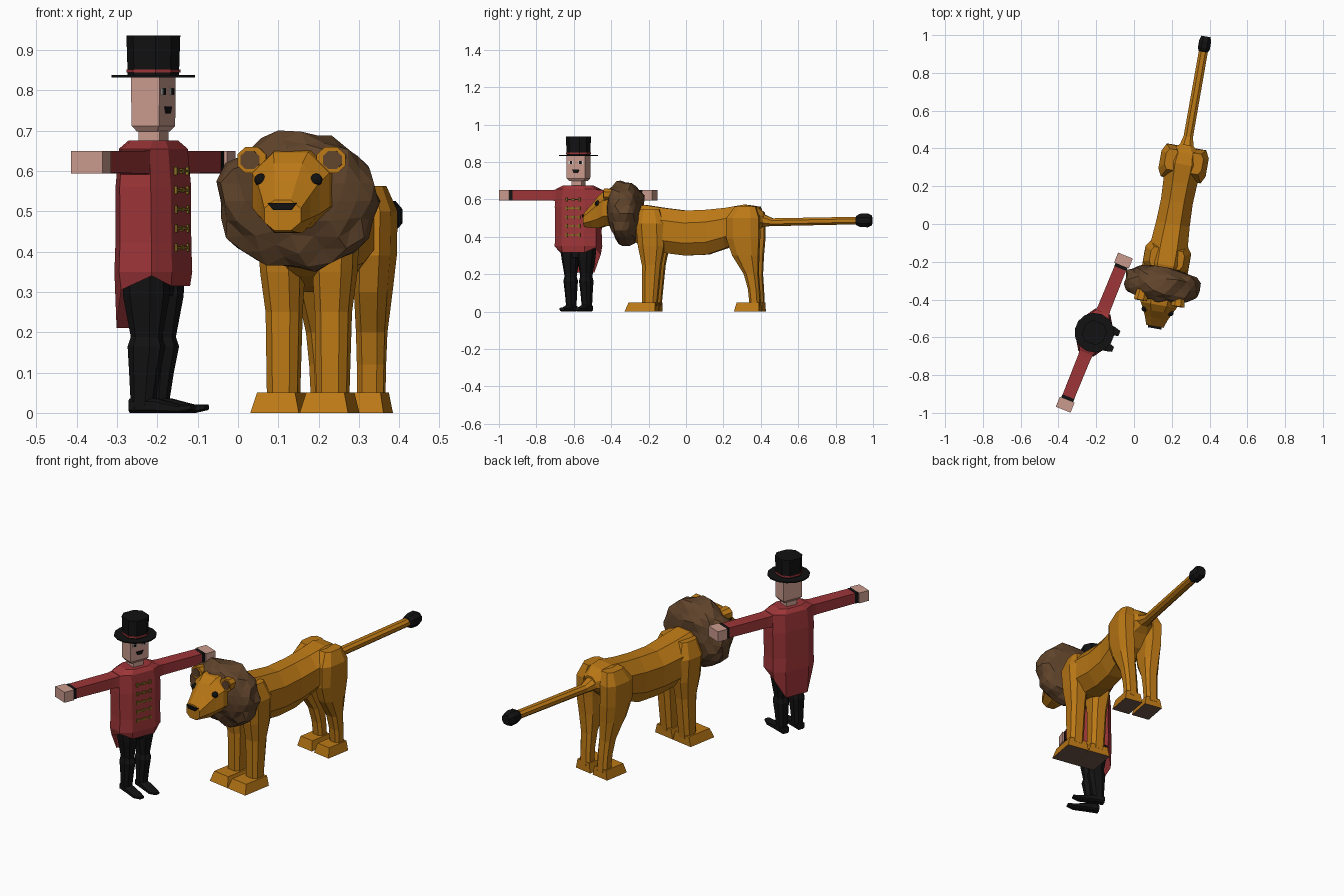
import bpy, bmesh, math, random
from mathutils import Matrix, Vector

random.seed(4)


def material(name, r, g, b):
    m = bpy.data.materials.new(name)
    m.diffuse_color = (r, g, b, 1)
    return m


FUR = material("tawny fur", 0.50, 0.19, 0.008)
MANE = material("brown mane", 0.115, 0.057, 0.024)
SOLE = material("paw sole", 0.16, 0.10, 0.07)
BLACK = material("black", 0.006, 0.006, 0.006)
RED = material("coat red", 0.34, 0.036, 0.040)
SKIN = material("skin", 0.60, 0.33, 0.27)
GOLD = material("dull gold", 0.25, 0.16, 0.015)
WHITE = material("eye white", 0.75, 0.72, 0.70)

# Placement of the two figures; each is modelled facing -y at the origin
MAN = Matrix.Translation((-0.21, -0.575, 0)) @ Matrix.Rotation(math.radians(68), 4, 'Z')
LION = Matrix.Translation((0.206, 0, 0)) @ Matrix.Rotation(math.radians(-10), 4, 'Z')
frame = MAN


def finish(name, bm, *mats):
    bmesh.ops.recalc_face_normals(bm, faces=bm.faces)
    bm.transform(frame)
    me = bpy.data.meshes.new(name)
    bm.to_mesh(me)
    bm.free()
    for m in mats:
        me.materials.append(m)
    ob = bpy.data.objects.new(name, me)
    bpy.context.collection.objects.link(ob)
    return ob


def outline(k):
    """Unit section: box (k=1), chamfered box (k<1) or 14-gon (k=0)."""
    if k == 0:
        return [(math.cos(i * math.tau / 14), math.sin(i * math.tau / 14)) for i in range(14)]
    if k == 1:
        return [(1, -1), (1, 1), (-1, 1), (-1, -1)]
    return [(1, -k), (1, k), (k, 1), (-k, 1), (-1, k), (-1, -k), (-k, -1), (k, -1)]


def loft(name, stations, mat, axis='z', k=0.45, mirror=False, sole=None, hem=None):
    """Skin sections (cx, cy, cz, half_a, half_b) set across the given axis."""
    bm = bmesh.new()
    for s in ((1, -1) if mirror else (1,)):
        rings = []
        for cx, cy, cz, a, b in stations:
            ring = []
            for u, v in outline(k):
                d = {'z': (u * a, v * b, 0), 'y': (u * a, 0, v * b), 'x': (0, u * a, v * b)}[axis]
                p = Vector((cx, cy, cz)) + Vector(d)
                ring.append(bm.verts.new((p.x * s, p.y, p.z)))
            rings.append(ring)
        for r, q in zip(rings, rings[1:]):
            for i in range(len(r)):
                j = (i + 1) % len(r)
                bm.faces.new((r[i], r[j], q[j], q[i]))
        bm.faces.new(rings[0])
        if hem:  # last ring stays open, its height follows the rule
            for v in rings[-1]:
                v.co.z = hem(v.co)
        else:
            bm.faces.new(rings[-1])
    if sole:
        for f in bm.faces:
            if all(v.co.z < 0.001 for v in f.verts):
                f.material_index = 1
    return finish(name, bm, mat, *([sole] if sole else []))


def box(name, c, h, mat, mirror=False):
    x, y, z = c
    return loft(name, [(x, y, z - h[2], h[0], h[1]), (x, y, z + h[2], h[0], h[1])], mat,
                k=1, mirror=mirror)


# ---------------- Showman ----------------
def coat_hem(p):
    if p.y > 0.06:
        return 0.21
    return 0.305 if p.y > 0 else (0.34 if p.y > -0.06 else 0.315)


loft("tailcoat", [(0, 0, 0.675, 0.075, 0.05), (0, 0, 0.655, 0.115, 0.066), (0, 0, 0.56, 0.12, 0.074),
                  (0, 0, 0.42, 0.117, 0.075), (0, 0, 0.35, 0.12, 0.077), (0, 0, 0.3, 0.112, 0.073)],
     RED, k=0.56, hem=coat_hem)
loft("sleeves", [(0.08, 0, 0.622, 0.042, 0.034), (0.14, 0, 0.622, 0.035, 0.028),
                 (0.368, 0, 0.622, 0.033, 0.027)], RED, axis='x', k=1, mirror=True)
loft("cuffs", [(0.366, 0, 0.622, 0.034, 0.028), (0.384, 0, 0.622, 0.034, 0.028)],
     BLACK, axis='x', k=1, mirror=True)
loft("hands", [(0.384, 0, 0.622, 0.042, 0.028), (0.44, 0, 0.622, 0.042, 0.028)],
     SKIN, axis='x', k=1, mirror=True)
# Gold frogging: bar, upright ends and a knot
for i in range(5):
    z = 0.41 + i * 0.0475
    box("frog_bar", (0, -0.076, z), (0.04, 0.004, 0.003), GOLD)
    box("frog_ends", (0.038, -0.076, z), (0.004, 0.004, 0.010), GOLD, mirror=True)
    box("frog_knot", (0, -0.077, z), (0.007, 0.004, 0.006), GOLD)
# Trousers, boots
loft("hips", [(0, 0, 0.29, 0.07, 0.045), (0, 0, 0.42, 0.10, 0.06)], BLACK, k=0.6)
loft("legs", [(0.048, 0, 0.38, 0.046, 0.056), (0.046, 0, 0.29, 0.042, 0.054),
              (0.045, 0, 0.185, 0.027, 0.036)], BLACK, k=0.5, mirror=True)
loft("boots", [(0.045, 0, 0.19, 0.027, 0.036), (0.045, 0, 0.165, 0.033, 0.044),
               (0.045, 0.005, 0.10, 0.028, 0.036), (0.045, 0.01, 0.01, 0.023, 0.027)],
     BLACK, k=0.5, mirror=True)
loft("shoes", [(0.045, 0.04, 0.018, 0.022, 0.018), (0.045, -0.025, 0.018, 0.024, 0.018),
               (0.045, -0.09, 0.010, 0.024, 0.010), (0.045, -0.125, 0.014, 0.014, 0.007)],
     BLACK, axis='y', k=0.6, mirror=True)
# Neck and head
box("neck", (0, 0, 0.685), (0.03, 0.028, 0.025), SKIN)
loft("head", [(0, 0, 0.698, 0.042, 0.027), (0, 0, 0.712, 0.053, 0.037),
              (0, 0, 0.835, 0.054, 0.038)], SKIN, k=1)
box("eye_whites", (0.028, -0.038, 0.797), (0.013, 0.002, 0.009), WHITE, mirror=True)
box("pupils", (0.027, -0.040, 0.797), (0.006, 0.002, 0.007), BLACK, mirror=True)
loft("mouth", [(0, -0.039, 0.742, 0.012, 0.003), (0, -0.039, 0.760, 0.02, 0.003)], BLACK, k=1)
# Top hat
loft("hat_brim", [(0, 0, 0.832, 0.105, 0.105), (0, 0, 0.838, 0.105, 0.105)], BLACK, k=0)
loft("hat_crown", [(0, 0, 0.836, 0.057, 0.057), (0, 0, 0.936, 0.06, 0.06)], BLACK, k=0.5)
loft("hat_band", [(0, 0, 0.844, 0.060, 0.060), (0, 0, 0.852, 0.060, 0.060)], RED, k=0.5)

# ---------------- Lion ----------------
frame = LION
loft("lion_body", [(0, -0.29, 0.47, 0.07, 0.085), (0, -0.22, 0.455, 0.10, 0.115),
                   (0, -0.12, 0.435, 0.10, 0.12), (0, 0.0, 0.42, 0.09, 0.12),
                   (0, 0.12, 0.425, 0.085, 0.12), (0, 0.22, 0.447, 0.09, 0.108),
                   (0, 0.32, 0.476, 0.10, 0.096), (0, 0.38, 0.498, 0.085, 0.066),
                   (0, 0.425, 0.495, 0.035, 0.035)], FUR, axis='y')
loft("front_legs", [(0.062, -0.185, 0.03, 0.038, 0.038), (0.062, -0.175, 0.25, 0.042, 0.05),
                    (0.066, -0.175, 0.35, 0.05, 0.07), (0.07, -0.18, 0.47, 0.052, 0.075),
                    (0.06, -0.185, 0.55, 0.03, 0.05)], FUR, k=0.55, mirror=True)
loft("front_paws", [(0.062, -0.23, 0, 0.061, 0.082), (0.062, -0.22, 0.05, 0.048, 0.072)],
     FUR, k=1, mirror=True, sole=SOLE)
loft("hind_legs", [(0.058, 0.387, 0.03, 0.033, 0.028), (0.06, 0.38, 0.12, 0.034, 0.03),
                   (0.063, 0.366, 0.2, 0.036, 0.038), (0.072, 0.337, 0.3, 0.042, 0.07),
                   (0.08, 0.325, 0.39, 0.045, 0.088), (0.082, 0.325, 0.5, 0.045, 0.088),
                   (0.065, 0.335, 0.563, 0.035, 0.055)], FUR, k=0.55, mirror=True)
loft("hind_paws", [(0.058, 0.347, 0, 0.050, 0.068), (0.058, 0.353, 0.05, 0.040, 0.06)],
     FUR, k=1, mirror=True, sole=SOLE)
loft("tail", [(0, 0.39, 0.495, 0.045, 0.04), (0, 0.47, 0.478, 0.025, 0.021),
              (0, 0.93, 0.487, 0.024, 0.02)], FUR, axis='y')
loft("tail_tuft", [(0, 0.925, 0.487, 0.025, 0.024), (0, 0.945, 0.488, 0.032, 0.035),
                   (0, 0.985, 0.488, 0.032, 0.037), (0, 1.008, 0.488, 0.024, 0.026)],
     BLACK, axis='y')

# Shaggy mane: faceted ball, flattened front and back, thinner at the bottom
bm = bmesh.new()
bmesh.ops.create_icosphere(bm, subdivisions=3, radius=1)
for v in bm.verts:
    x, y, z = v.co
    y = math.copysign(abs(y) ** 0.72, y)
    r = random.uniform(0.93, 1.06)
    thick = 0.095 + 0.02 * z
    v.co = (x * 0.203 * r, -0.325 + y * thick * r - 0.008 * z, 0.525 + z * 0.172 * r)
bmesh.ops.triangulate(bm, faces=bm.faces)
finish("mane", bm, MANE)

# Head, nose, eyes, ears
loft("lion_head", [(0, -0.35, 0.56, 0.105, 0.10), (0, -0.435, 0.552, 0.097, 0.094),
                   (0, -0.47, 0.532, 0.078, 0.086), (0, -0.505, 0.512, 0.062, 0.064),
                   (0, -0.55, 0.490, 0.046, 0.038)], FUR, axis='y')
loft("lion_nose", [(0, -0.551, 0.503, 0.022, 0.008), (0, -0.551, 0.520, 0.036, 0.010)],
     BLACK, k=1)
for s in (-1, 1):
    bm = bmesh.new()
    bmesh.ops.create_icosphere(bm, subdivisions=2, radius=0.016,
                               matrix=Matrix.Translation((s * 0.07, -0.467, 0.578)))
    finish("lion_eye", bm, BLACK)
loft("ears", [(0.098, -0.37, 0.627, 0.030, 0.026), (0.10, -0.425, 0.627, 0.036, 0.032)],
     FUR, axis='y', mirror=True)
loft("ear_insides", [(0.104, -0.424, 0.627, 0.024, 0.022), (0.104, -0.428, 0.627, 0.024, 0.022)],
     MANE, axis='y', mirror=True)
